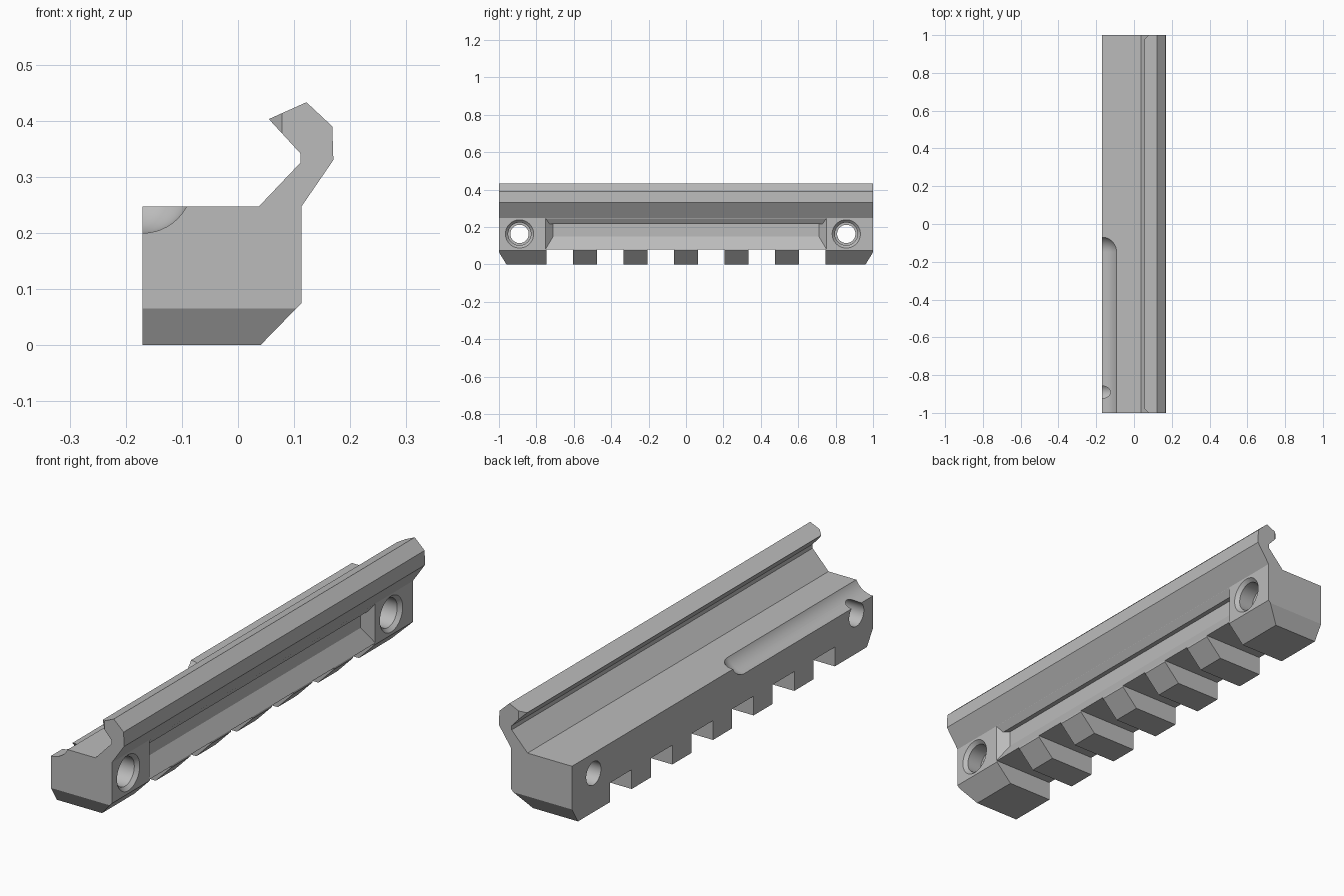
import bpy, bmesh
from math import sin, cos, pi, radians

old = bpy.data.objects.get("Cube")
if old:
    bpy.data.objects.remove(old, do_unlink=True)

grey = bpy.data.materials.new("matte_grey")
grey.use_nodes = True
grey.diffuse_color = (0.5, 0.5, 0.5, 1)
grey.node_tree.nodes["Principled BSDF"].inputs["Base Color"].default_value = (0.5, 0.5, 0.5, 1)


def loft(name, rings):
    """Solid from matching closed rings of points, with capped ends."""
    bm = bmesh.new()
    loops = [[bm.verts.new(p) for p in ring] for ring in rings]
    n = len(loops[0])
    for a, b in zip(loops, loops[1:]):
        for i in range(n):
            j = (i + 1) % n
            bm.faces.new((a[i], a[j], b[j], b[i]))
    bm.faces.new(loops[0])
    bm.faces.new(loops[-1])
    bmesh.ops.recalc_face_normals(bm, faces=bm.faces)
    mesh = bpy.data.meshes.new(name)
    bm.to_mesh(mesh)
    bm.free()
    mesh.materials.append(grey)
    obj = bpy.data.objects.new(name, mesh)
    bpy.context.collection.objects.link(obj)
    return obj


def prism(name, outline, place, start, end):
    return loft(name, [[place(p, q, t) for p, q in outline] for t in (start, end)])


def lathe(name, profile, place, sides=48):
    """Turn (radius, distance) pairs about an axis chosen by place."""
    angles = [2 * pi * i / sides for i in range(sides)]
    return loft(name, [[place(r * cos(a), r * sin(a), t) for a in angles]
                       for r, t in profile])


def along_x(y, z, x): return (x, y, z)
def along_y(x, z, y): return (x, y, z)
def along_z(x, y, z): return (x, y, z)


# Long rail body with the hooked lip on its left edge
rail = prism("rail_body", [
    (-0.17, 0), (0.04, 0), (0.113, 0.075), (0.113, 0.247), (0.17, 0.33),
    (0.168, 0.39), (0.122, 0.433), (0.055, 0.403), (0.111, 0.342),
    (0.111, 0.325), (0.037, 0.247), (-0.17, 0.247)], along_y, -1, 1)

cutters = []

# Cross slots along the underside
for i in range(6):
    c = -0.675 + 0.27 * i
    h = 0.0715
    cutters.append(prism("slot_cutter", [
        (c - h, -0.1), (c + h, -0.1), (c + h, 0.081), (c - h, 0.081)],
        along_x, -0.3, 0.3))

# Tapered recess in the left side, with slanted end walls
cutters.append(prism("recess_cutter", [
    (0.073, 0.15), (0.073, 0.217), (0.093, 0.217), (0.113, 0.2465),
    (0.13, 0.25), (0.13, 0.0545)],
    lambda x, z, t: (x, t * (x + 0.637), z), -1, 1))

# Bevels under both ends and at both lip corners
for s in (-1, 1):
    cutters.append(prism("end_bevel_cutter", [
        (s * 0.94, -0.0325), (s * 1.02, 0.0975), (s * 1.02, -0.0325)],
        along_x, -0.3, 0.3))
    cutters.append(prism("lip_corner_cutter", [
        (0.03, s * 0.952), (0.1, s * 1.022), (0.03, s * 1.022)],
        along_z, 0.37, 0.5))

# Countersunk bolt holes through the body
for y0 in (-0.89, 0.857):
    cutters.append(lathe("bolt_hole_cutter", [
        (0.049, -0.3), (0.049, 0.03), (0.061, 0.03), (0.061, 0.098),
        (0.09, 0.128)], lambda u, v, t: (t, y0 + u, 0.163 + v)))

# Round-ended groove along the top right edge
R = 0.0882
arc = [(R * cos(radians(a)), -0.148 + R * sin(radians(a))) for a in range(0, 90, 6)]
cutters.append(lathe("groove_cutter", [(R, -1.1)] + arc,
                     lambda u, v, t: (-0.17 + u, t, 0.288 + v)))

# Cut everything and bake the result
for cutter in cutters:
    cutter.hide_render = True
    mod = rail.modifiers.new(cutter.name, "BOOLEAN")
    mod.operation = "DIFFERENCE"
    mod.solver = "EXACT"
    mod.object = cutter
bpy.context.view_layer.update()
baked = bpy.data.meshes.new_from_object(
    rail.evaluated_get(bpy.context.evaluated_depsgraph_get()))
rail.modifiers.clear()
rail.data = baked
for cutter in cutters:
    bpy.data.objects.remove(cutter, do_unlink=True)

# Smooth only the round surfaces
bpy.ops.object.select_all(action="DESELECT")
rail.select_set(True)
bpy.context.view_layer.objects.active = rail
bpy.ops.object.shade_smooth_by_angle(angle=radians(20))
